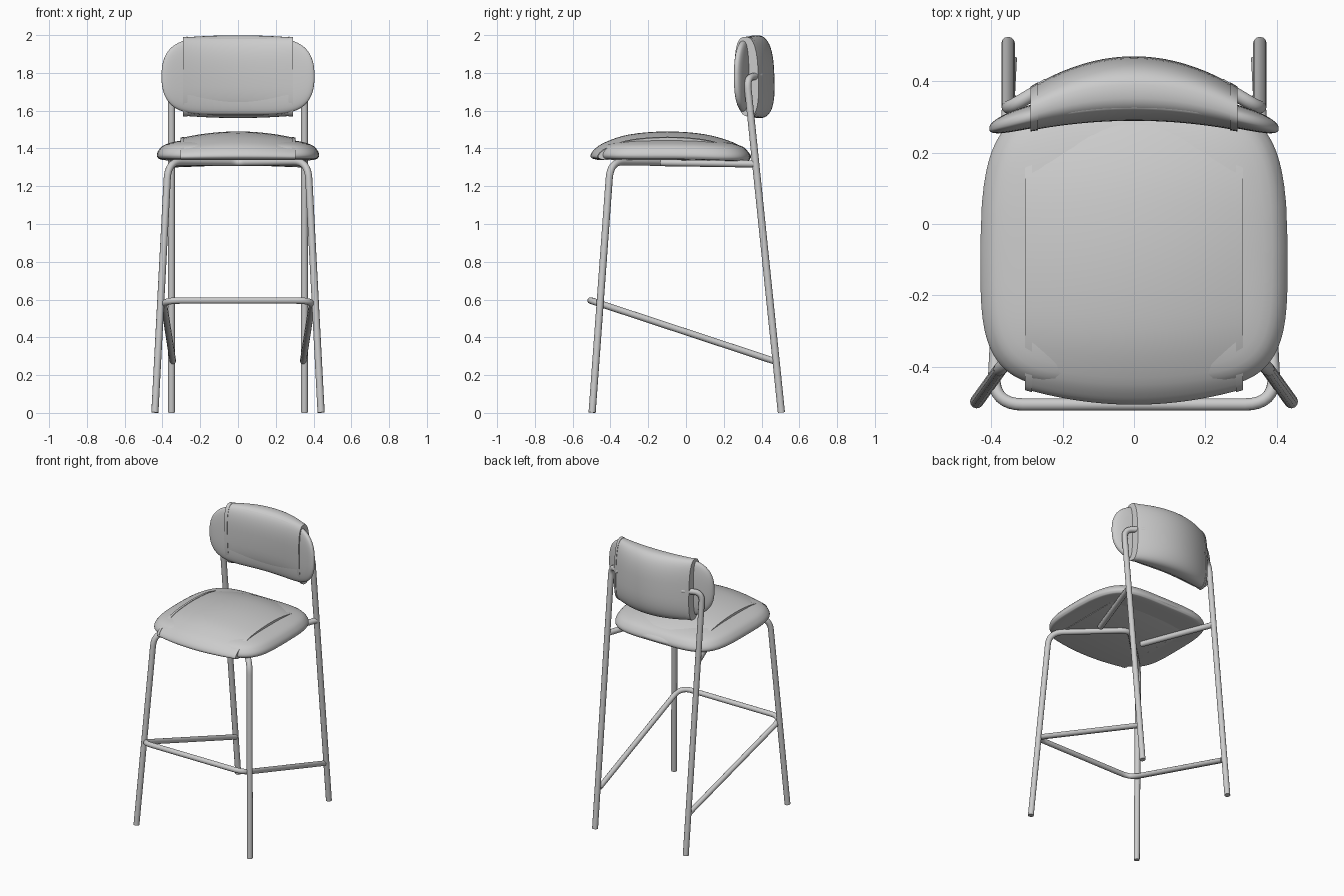
import bpy, bmesh, math
from mathutils import Vector

if "Cube" in bpy.data.objects:
    bpy.data.objects.remove(bpy.data.objects["Cube"])


def make_obj(name, bm, angle=40):
    bmesh.ops.remove_doubles(bm, verts=bm.verts, dist=0.0002)
    bmesh.ops.recalc_face_normals(bm, faces=bm.faces)
    me = bpy.data.meshes.new(name)
    bm.to_mesh(me)
    bm.free()
    ob = bpy.data.objects.new(name, me)
    bpy.context.collection.objects.link(ob)
    bpy.ops.object.select_all(action='DESELECT')
    ob.select_set(True)
    bpy.context.view_layer.objects.active = ob
    bpy.ops.object.shade_smooth_by_angle(angle=math.radians(angle))
    return ob


def loft(name, sections):
    """Skin closed sections and cap both ends."""
    bm = bmesh.new()
    rings = [[bm.verts.new(p) for p in s] for s in sections]
    n = len(rings[0])
    for a, b in zip(rings, rings[1:]):
        for i in range(n):
            j = (i + 1) % n
            bm.faces.new((a[i], a[j], b[j], b[i]))
    bm.faces.new(rings[0])
    bm.faces.new(rings[-1])
    return make_obj(name, bm)


def spline(pts, steps=5):
    """Open Catmull-Rom through 2D points."""
    p = [Vector(q) for q in pts]
    p = [2 * p[0] - p[1]] + p + [2 * p[-1] - p[-2]]
    out = []
    for i in range(1, len(p) - 2):
        for k in range(steps):
            t = k / steps
            a, b, c, d = p[i - 1:i + 3]
            out.append(0.5 * (2 * b + (c - a) * t + (2 * a - 5 * b + 4 * c - d) * t * t
                              + (3 * b - a - 3 * c + d) * t ** 3))
    return out + [p[-2]]


def tube(name, pts, fillets, r=0.019):
    """Round tube along a path with rounded corners."""
    P = [Vector(p) for p in pts]
    path = [P[0]]
    for i in range(1, len(P) - 1):
        f = fillets[i - 1]
        a = P[i] + (P[i - 1] - P[i]).normalized() * f
        c = P[i] + (P[i + 1] - P[i]).normalized() * f
        for k in range(9):
            t = k / 8
            path.append(a * (1 - t) ** 2 + P[i] * 2 * t * (1 - t) + c * t * t)
    path.append(P[-1])
    cu = bpy.data.curves.new(name, 'CURVE')
    cu.dimensions = '3D'
    cu.bevel_depth = r
    cu.bevel_resolution = 4
    cu.use_fill_caps = True
    s = cu.splines.new('POLY')
    s.points.add(len(path) - 1)
    for q, v in zip(s.points, path):
        q.co = (*v, 1)
    ob = bpy.data.objects.new(name, cu)
    bpy.context.collection.objects.link(ob)
    bpy.ops.object.select_all(action='DESELECT')
    ob.select_set(True)
    bpy.context.view_layer.objects.active = ob
    bpy.ops.object.convert(target='MESH')
    bpy.ops.object.shade_smooth_by_angle(angle=math.radians(40))


def spow(v, e):
    return math.copysign(abs(v) ** e, v)


def lerp_range(a, b, n):
    return [a + (b - a) * i / n for i in range(n + 1)]


# Front legs: one tube bent up, diagonally under the seat and down again
tube("front_legs", [(-.44, -.497, .002), (-.37, -.40, 1.33), (0, -.04, 1.325),
                    (.37, -.40, 1.33), (.44, -.497, .002)], [.09, .07, .09])

# Back legs hooked into the backrest, and seat rails
for s, side in ((-1, "left"), (1, "right")):
    tube("back_leg_" + side, [(s * .352, .505, .002), (s * .352, .322, 1.775),
                              (s * .24, .39, 1.785)], [.06])
    tube("seat_rail_" + side, [(s * .352, .36, 1.318), (s * .17, -.13, 1.325)], [])

# Footrest
tube("footrest", [(-.345, .465, .275), (-.395, -.505, .595), (.395, -.505, .595),
                  (.345, .465, .275)], [.085, .085], .0175)

# Seat cushion: superellipse rings following a domed profile
prof = spline([(.02, 1.343), (.6, 1.342), (.93, 1.343), (.985, 1.35), (1, 1.367), (.975, 1.392),
               (.9, 1.42), (.7, 1.442), (.4, 1.453), (.02, 1.457)], 3)
rings = []
for k, z in prof:
    ring = []
    for i in range(72):
        a = 2 * math.pi * i / 72
        y = -.062 + .402 * k * spow(math.sin(a), .5)
        taper = 1 - .05 * max(0, y / .34)
        ring.append((.43 * k * taper * spow(math.cos(a), .45), y, z - .012 * max(0, y / .34)))
    rings.append(ring)
loft("seat_cushion", rings)

# Seat cover: side profile lofted across, shrinking toward its edges
seat_prof = spline([(-.47, 1.34), (-.498, 1.348), (-.505, 1.365), (-.485, 1.395), (-.43, 1.432),
                    (-.3, 1.474), (-.1, 1.49), (.1, 1.475), (.25, 1.432), (.325, 1.385),
                    (.345, 1.352), (.32, 1.335)], 4)


def seat_cover(name, x0, x1, off=0.0):
    secs = []
    for x in lerp_range(x0, x1, 20):
        q = (x / .3) ** 2
        ky, kz = 1 - .1 * q, 1 - .23 * q
        secs.append([(x, -.08 + (y + .08) * (ky + off * 2.5),
                      1.34 + (z - 1.34) * (kz + off * 7)) for y, z in seat_prof])
    loft(name, secs)


seat_cover("seat_cover", -.303, .303)
seat_cover("seat_hem_left", -.305, -.285, .003)
seat_cover("seat_hem_right", .285, .305, .003)


# Backrest cover: rounded section lofted across, deepest in the middle
def back_cover(name, x0, x1, off=0.0):
    secs = []
    for x in lerp_range(x0, x1, 20):
        q = (x / .29) ** 2
        front, back = .29 - .027 * q - off, .468 - .088 * q + off
        cy, d, h = (front + back) / 2, (back - front) / 2, .219 - .012 * q + off
        sec = []
        for i in range(48):
            a = 2 * math.pi * i / 48
            z = spow(math.sin(a), .72)
            sec.append((x, cy + d * spow(math.cos(a), .75) - .008 * z, 1.78 + h * z))
        secs.append(sec)
    loft(name, secs)


back_cover("backrest_cover", -.288, .288)
back_cover("backrest_hem_left", -.29, -.268, .003)
back_cover("backrest_hem_right", .268, .29, .003)

# Backrest cushion: thin curved pad whose wings show beside the cover
secs = []
for t in lerp_range(-math.pi / 2 * .985, math.pi / 2 * .985, 48):
    u = math.sin(t)
    x = .405 * u
    e = max(0.0, 1 - abs(u) ** 5)
    h, d = .204 * e ** .42, .036 * e ** .4
    cy = .335 - .068 * u * u
    sec = []
    for i in range(40):
        a = 2 * math.pi * i / 40
        sec.append((x, cy + d * spow(math.cos(a), .7), 1.782 + h * spow(math.sin(a), .8)))
    secs.append(sec)
loft("backrest_cushion", secs)

# Buttons at the back of the cover
for s, side in ((-1, "left"), (1, "right")):
    bm = bmesh.new()
    bmesh.ops.create_cone(bm, cap_ends=True, segments=20, radius1=.015, radius2=.012, depth=.016)
    ob = make_obj("button_" + side, bm)
    ob.location = (s * .235, .392, 1.635)
    ob.rotation_euler = Vector((s * .45, .85, -.25)).to_track_quat('Z', 'Y').to_euler()
